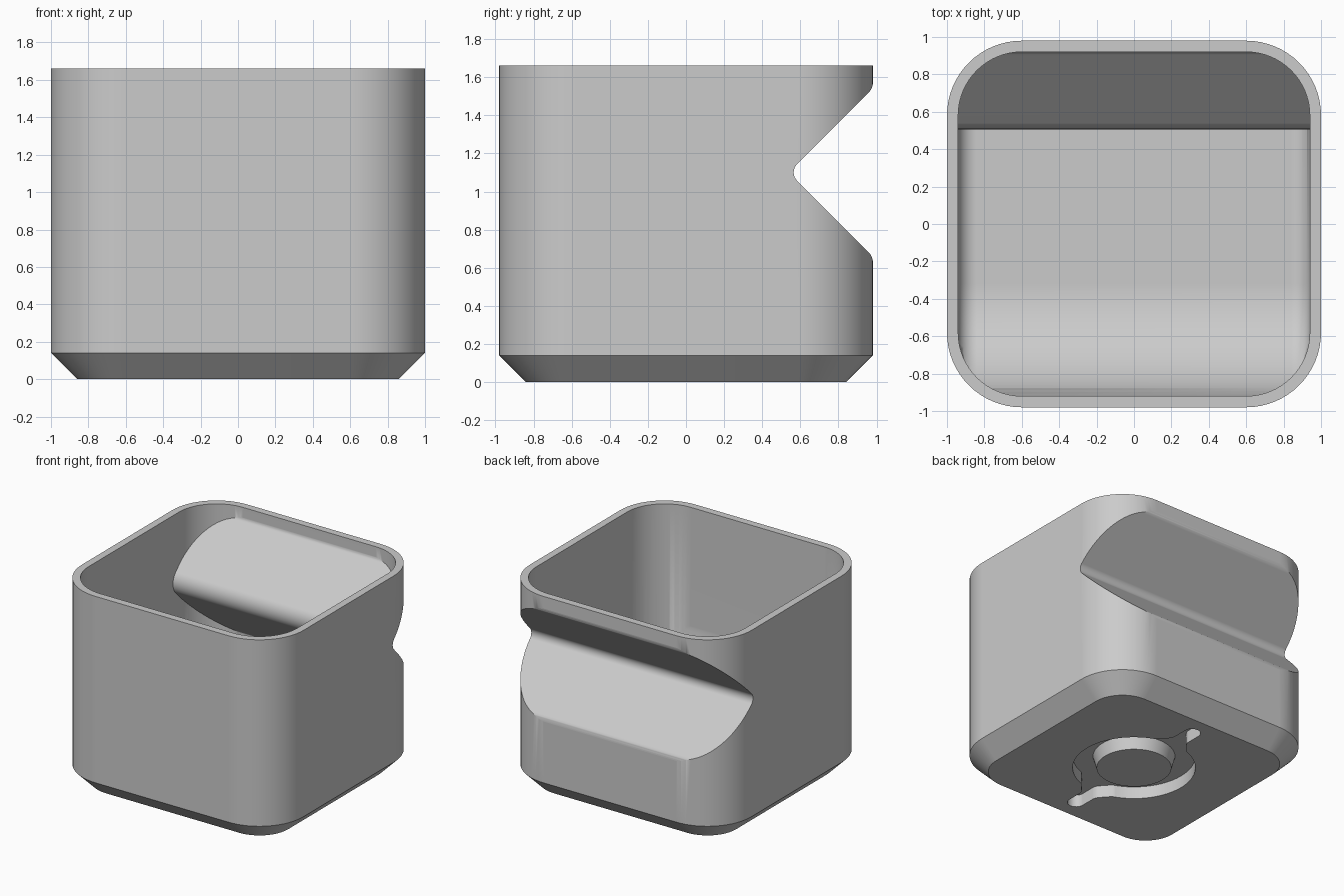
import bpy, bmesh, math
from mathutils import Vector

cube = bpy.data.objects.get("Cube")
if cube:
    bpy.data.objects.remove(cube, do_unlink=True)

HX, HY, TOP, WALL, ROUND = 1.0, 0.98, 1.66, 0.06, 0.4
CHAMFER, FLOOR, SCOOP, EDGE = 0.14, 0.14, 0.602, 0.1

plastic = bpy.data.materials.new("grey plastic")
plastic.use_nodes = True
grey = (0.6, 0.6, 0.6, 1)
plastic.diffuse_color = grey
plastic.node_tree.nodes["Principled BSDF"].inputs["Base Color"].default_value = grey


def loft(name, loops):
    """Closed solid through matching loops of points."""
    bm = bmesh.new()
    rings = [[bm.verts.new(p) for p in loop] for loop in loops]
    n = len(rings[0])
    for a, b in zip(rings, rings[1:]):
        for i in range(n):
            j = (i + 1) % n
            bm.faces.new((a[i], a[j], b[j], b[i]))
    bm.faces.new(rings[0])
    bm.faces.new(rings[-1])
    bmesh.ops.recalc_face_normals(bm, faces=bm.faces)
    mesh = bpy.data.meshes.new(name)
    bm.to_mesh(mesh)
    bm.free()
    mesh.materials.append(plastic)
    obj = bpy.data.objects.new(name, mesh)
    bpy.context.collection.objects.link(obj)
    return obj


def rounded_rect(inset, z, steps=16):
    """Rounded rectangle around the axis, moved inward by inset."""
    r = ROUND - inset
    pts = []
    for k, (sx, sy) in enumerate(((1, 1), (-1, 1), (-1, -1), (1, -1))):
        for i in range(steps + 1):
            a = math.pi / 2 * (k + i / steps)
            pts.append((sx * (HX - ROUND) + r * math.cos(a),
                        sy * (HY - ROUND) + r * math.sin(a), z))
    return pts


def fillet(points, steps=8):
    """Round each (u, v, radius) corner of a closed outline."""
    out = []
    for i, (u, v, r) in enumerate(points):
        p = Vector((u, v))
        if r == 0:
            out.append(p)
            continue
        a = (Vector(points[i - 1][:2]) - p).normalized()
        b = (Vector(points[(i + 1) % len(points)][:2]) - p).normalized()
        half = a.angle(b) / 2
        centre = p + (a + b).normalized() * r / math.sin(half)
        start = p + a * r / math.tan(half) - centre
        end = p + b * r / math.tan(half) - centre
        out += [centre + start.lerp(end, k / steps).normalized() * r
                for k in range(steps + 1)]
    return out


def extrude_x(name, outline, half):
    return loft(name, [[(x, p[0], p[1]) for p in outline] for x in (-half, half)])


def boolean(target, cutter, operation):
    mod = target.modifiers.new("cut", "BOOLEAN")
    mod.operation, mod.solver, mod.object = operation, "EXACT", cutter
    bpy.ops.object.select_all(action="DESELECT")
    bpy.context.view_layer.objects.active = target
    target.select_set(True)
    bpy.ops.object.modifier_apply(modifier=mod.name)
    bpy.data.objects.remove(cutter, do_unlink=True)


def groove(name, face_y, apex_y, spread, corner, apex, half):
    """Sideways V prism that opens to the back."""
    z = 1.1
    return extrude_x(name, fillet([
        (face_y, z + 0.7, 0), (face_y, z + spread, corner), (apex_y, z, apex),
        (face_y, z - spread, corner), (face_y, z - 0.7, 0),
        (1.3, z - 0.7, 0), (1.3, z + 0.7, 0)]), half)


# Outer shell with chamfered foot
bin_body = loft("bin_body", [rounded_rect(CHAMFER, 0), rounded_rect(0, CHAMFER),
                             rounded_rect(0, TOP)])

# Cavity: rounded walls, scooped front, soft lower side edges
cavity = loft("cavity", [rounded_rect(WALL, 0.05), rounded_rect(WALL, 2)])


def scoop_section(x, d, steps=20):
    centre_y, centre_z, r = -HY + WALL + 0.6, FLOOR + SCOOP, SCOOP - d
    pts = [(x, 1.2, 2.2), (x, 1.2, FLOOR + d)]
    for i in range(steps + 1):
        a = math.pi / 2 * i / steps
        pts.append((x, centre_y - r * math.sin(a), centre_z - r * math.cos(a)))
    return pts + [(x, centre_y - r, 2.2)]


stations = []
for i in range(9):
    a = math.pi / 2 * i / 8
    stations.append((HX - WALL + 0.001 - EDGE * (1 - math.sin(a)), EDGE * (1 - math.cos(a))))
sections = [scoop_section(-x, d) for x, d in reversed(stations)]
sections += [scoop_section(x, d) for x, d in stations]
boolean(cavity, loft("scoop", sections), "INTERSECT")
boolean(cavity, groove("inner_groove", HY - WALL + 0.001, 0.455, 0.466, 0.05, 0.12, 1.2),
        "DIFFERENCE")
boolean(bin_body, cavity, "DIFFERENCE")

# Finger groove across the back
boolean(bin_body, groove("outer_groove", HY + 0.001, 0.54, 0.441, 0.08, 0.06, 1.3),
        "DIFFERENCE")


# Ring recess and slot under the foot
def circle(r, z, n=64):
    return [(r * math.cos(math.tau * i / n), r * math.sin(math.tau * i / n), z)
            for i in range(n)]


boolean(bin_body, loft("ring_cut", [circle(0.46, -0.1), circle(0.46, 0.1)]), "DIFFERENCE")
w = 0.065
quarter = [(w, 0.74, w * 0.95), (w, 0.53, 0.08), (0.2, 0.38, 0)]
outline = quarter + [(x, -y, r) for x, y, r in reversed(quarter)]
outline += [(-x, -y, r) for x, y, r in quarter] + [(-x, y, r) for x, y, r in reversed(quarter)]
slot = fillet(outline)
boolean(bin_body, loft("slot_cut", [[(p[0], p[1], z) for p in slot] for z in (-0.1, 0.1)]),
        "DIFFERENCE")

# Centre boss inside the ring
base_boss = loft("base_boss", [circle(0.28, 0), circle(0.31, 0.11)])

for obj in (bin_body, base_boss):
    bpy.ops.object.select_all(action="DESELECT")
    bpy.context.view_layer.objects.active = obj
    obj.select_set(True)
    bpy.ops.object.shade_smooth_by_angle(angle=math.radians(32))
    obj.modifiers.new("even_shading", "WEIGHTED_NORMAL").keep_sharp = True
